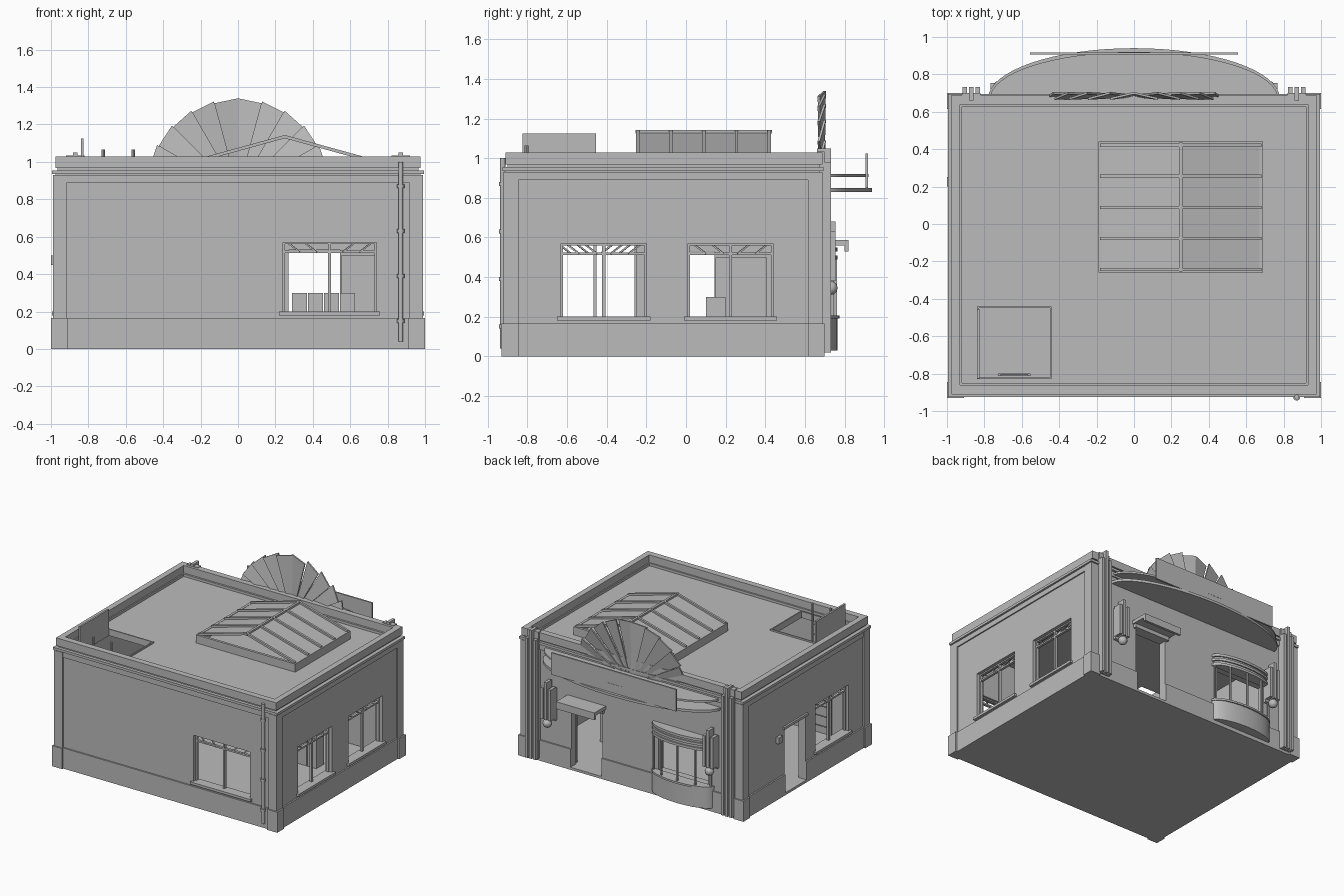
import bpy, bmesh, math
from mathutils import Vector, Matrix

if "Cube" in bpy.data.objects:
    bpy.data.objects.remove(bpy.data.objects["Cube"], do_unlink=True)

grey = bpy.data.materials.new("plain grey")
grey.use_nodes = True
grey.diffuse_color = (0.5, 0.5, 0.5, 1)
grey.node_tree.nodes["Principled BSDF"].inputs["Base Color"].default_value = (0.5, 0.5, 0.5, 1)


def finish(name, bm, smooth=False):
    bmesh.ops.recalc_face_normals(bm, faces=bm.faces)
    mesh = bpy.data.meshes.new(name)
    bm.to_mesh(mesh)
    bm.free()
    mesh.materials.append(grey)
    ob = bpy.data.objects.new(name, mesh)
    bpy.context.collection.objects.link(ob)
    if smooth:
        bpy.ops.object.select_all(action='DESELECT')
        ob.select_set(True)
        bpy.context.view_layer.objects.active = ob
        bpy.ops.object.shade_smooth_by_angle(angle=math.radians(40))
    return ob


def add_box(bm, a, b):
    a, b = Vector(a), Vector(b)
    size = [abs(v) for v in b - a]
    bmesh.ops.create_cube(bm, size=1, matrix=Matrix.Translation((a + b) / 2) @ Matrix.Diagonal((*size, 1)))


def box(name, a, b):
    bm = bmesh.new()
    add_box(bm, a, b)
    return finish(name, bm)


def add_rod(bm, p, q, r, sides=4):
    p, q = Vector(p), Vector(q)
    rot = (q - p).to_track_quat('Z', 'Y').to_matrix().to_4x4()
    spin = Matrix.Rotation(math.pi / 4 if sides == 4 else 0, 4, 'Z')
    bmesh.ops.create_cone(bm, cap_ends=True, segments=sides, radius1=r, radius2=r,
                          depth=(q - p).length, matrix=Matrix.Translation((p + q) / 2) @ rot @ spin)


def place(axis, d, u, v):
    return {'x': (d, u, v), 'y': (u, d, v), 'z': (u, v, d)}[axis]


def panel(name, axis, d, u, v, holes=()):
    """Slab across an axis, split into blocks around rectangular holes."""
    bm = bmesh.new()
    start = u[0]
    for h0, h1, low, high in sorted(holes):
        if high <= v[0] or low >= v[1]:
            continue
        add_box(bm, place(axis, d[0], start, v[0]), place(axis, d[1], h0, v[1]))
        if low > v[0]:
            add_box(bm, place(axis, d[0], h0, v[0]), place(axis, d[1], h1, low))
        if high < v[1]:
            add_box(bm, place(axis, d[0], h0, high), place(axis, d[1], h1, v[1]))
        start = h1
    add_box(bm, place(axis, d[0], start, v[0]), place(axis, d[1], u[1], v[1]))
    return finish(name, bm)


def half_ellipse(name, cx, cy, a, b, z0, z1, n=32):
    bm = bmesh.new()
    ring = [bm.verts.new((cx + a * math.cos(math.pi * i / n), cy + b * math.sin(math.pi * i / n), z0))
            for i in range(n + 1)]
    face = bm.faces.new(ring)
    ext = bmesh.ops.extrude_face_region(bm, geom=[face])
    bmesh.ops.translate(bm, vec=(0, 0, z1 - z0), verts=[g for g in ext["geom"] if isinstance(g, bmesh.types.BMVert)])
    return finish(name, bm, True)


# Walls, plinth and frieze with openings
W0, W1 = 0.2, 0.57
front_door = (0.27, 0.545, 0.02, 0.53)
side_door = (-0.12, 0.145, 0.02, 0.53)
sides = [
    ("rear", 'y', -1, 0.905, (-0.975, 0.975), [(0.24, 0.74, W0, W1)]),
    ("shop", 'y', 1, 0.675, (-0.975, 0.975), [front_door, (-0.67, -0.23, W0, 0.5)]),
    ("left", 'x', 1, 0.975, (-0.845, 0.615), [(-0.63, -0.2, W0, W1), (0.01, 0.44, W0, W1)]),
    ("right", 'x', -1, 0.975, (-0.845, 0.615), [(-0.67, -0.25, W0, W1), side_door]),
]
for label, axis, s, out, span, holes in sides:
    u = (-0.915, 0.915) if axis == 'y' else (-0.845, 0.615)
    panel(label + "_wall", axis, (s * (out - 0.06), s * out), span, (0.02, 0.95), holes)
    panel(label + "_plinth", axis, (s * out, s * (out + 0.012)), u, (0, 0.165), holes)
    panel(label + "_frieze", axis, (s * out, s * (out + 0.01)), u, (0.89, 0.93))

# Corner posts and their bases
for sx in (-1, 1):
    for y_in, y_post, y_base in ((-0.845, -0.92, -0.93), (0.615, 0.69, 0.7)):
        box("corner_post", (sx * 0.915, y_in, 0.16), (sx * 0.988, y_post, 0.93))
        box("corner_base", (sx * 0.91, y_in, 0), (sx, y_base, 0.165))

# Floor, roof with hatch opening, cornice and parapet
box("floor", (-0.985, -0.915, 0), (0.985, 0.685, 0.02))
hatch = (-0.83, -0.45, -0.82, -0.45)
panel("roof", 'z', (0.91, 0.95), (-0.93, 0.93), (-0.86, 0.63), [hatch])
core = (-0.92, 0.92, -0.85, 0.625)
panel("cornice", 'z', (0.935, 0.955), (-0.995, 0.995), (-0.925, 0.695), [core])
panel("cornice_neck", 'z', (0.955, 0.97), (-0.965, 0.965), (-0.9, 0.675), [core])
panel("parapet", 'z', (0.968, 1.03), (-0.977, 0.977), (-0.912, 0.69), [(-0.93, 0.93, -0.862, 0.64)])


# Windows: sill, jambs, mullion, transom and stays
def window(label, axis, s, out, u0, u1):
    bm = bmesh.new()
    d0, d1, mid = s * (out - 0.045), s * (out - 0.025), (u0 + u1) / 2

    def bar(ua, ub, za, zb, da=d0, db=d1):
        add_box(bm, place(axis, da, ua, za), place(axis, db, ub, zb))
    bar(u0 - 0.02, u1 + 0.02, W0 - 0.02, W0, s * (out - 0.06), s * (out + 0.02))
    bar(mid - 0.008, mid + 0.008, W0, W1)
    bar(u0, u1, 0.512, 0.525)
    bar(u0, u1, W1 - 0.01, W1)
    for e, k in ((u0, 1), (u1, -1)):
        bar(e, e + k * 0.01, W0, W1)
        for off in (0.03, 0.12):
            add_rod(bm, place(axis, d0, e + k * off, W1 - 0.005), place(axis, d1, e + k * (off + 0.06), 0.518), 0.006)
    finish(label + "_window", bm)


for label, axis, s, out, span, holes in sides:
    for h in holes:
        if h[3] == W1:
            window(label, axis, s, out, h[0], h[1])

# Open door leaves, lintel, small side sign
box("front_door_leaf", (0.55, 0.59, 0.025), (0.81, 0.605, 0.5))
box("side_door_leaf", (-0.905, 0.15, 0.025), (-0.89, 0.41, 0.5))
box("side_door_lintel", (-0.99, -0.14, 0.53), (-0.97, 0.165, 0.55))
box("side_sign", (-1.0, 0.2, 0.45), (-0.97, 0.25, 0.5))

# Door canopy
box("canopy_slab", (0.24, 0.67, 0.56), (0.58, 0.82, 0.588))
box("canopy_lip", (0.24, 0.8, 0.53), (0.58, 0.82, 0.56))
box("canopy_back", (0.25, 0.67, 0.53), (0.57, 0.7, 0.56))

# Shop counter with boxes
for i in range(4):
    x = 0.29 + i * 0.085
    box("counter_box", (x, 0.1, 0.02), (x + 0.08, 0.2, 0.3))

# Curved bay window
BX, BY = -0.45, 0.675
half_ellipse("bay_base", BX, BY, 0.27, 0.09, 0.03, 0.19, 12)
half_ellipse("bay_sill", BX, BY, 0.275, 0.1, 0.19, 0.205, 12)
for z in (0.49, 0.53, 0.565):
    half_ellipse("bay_hood", BX, BY, 0.27, 0.09, z, z + 0.02, 12)
half_ellipse("bay_hood_core", BX, BY, 0.255, 0.08, 0.5, 0.57, 12)
bm = bmesh.new()
for a in (12, 55, 90, 125, 168):
    t = math.radians(a)
    x, y = BX + 0.26 * math.cos(t), BY + 0.08 * math.sin(t)
    add_rod(bm, (x, y, 0.2), (x, y, 0.5), 0.009)
finish("bay_mullions", bm)

# Marquee over the shop front with sign board
half_ellipse("marquee_lower", 0, 0.67, 0.78, 0.27, 0.83, 0.85)
half_ellipse("marquee_upper", 0, 0.67, 0.77, 0.25, 0.905, 0.92)
box("sign_board", (-0.555, 0.905, 0.85), (0.555, 0.918, 1.025))

# Sunburst fan of tilted blades
bm = bmesh.new()
for sx in (-1, 1):
    for i in range(5):
        a, b = (math.radians(90 - 15 * k) for k in (i, i + 1))
        pts = [(0, 0.84, 0.685)]
        for t, r, y in ((a, 0.5, 0.7), (b, 0.49, 0.67)):
            pts.append((sx * r * math.cos(t), 0.84 + r * math.sin(t), y))
        back = [bm.verts.new((x, y - 0.006, z)) for x, z, y in pts]
        fore = [bm.verts.new((x, y + 0.006, z)) for x, z, y in pts]
        bm.faces.new(back)
        bm.faces.new(fore)
        for k in range(3):
            m = (k + 1) % 3
            bm.faces.new((back[k], back[m], fore[m], fore[k]))
finish("sunburst_fan", bm)

for sx in (-1, 1):
    # Ribbed pilasters
    box("pilaster", (sx * 0.82, 0.66, 0.02), (sx * 0.92, 0.7, 1.035))
    for x, top in ((0.835, 0.98), (0.87, 1.05), (0.905, 0.98)):
        box("pilaster_rib", (sx * (x - 0.012), 0.66, 0.02), (sx * (x + 0.012), 0.732, top))
    # Wall lanterns
    bm = bmesh.new()
    X = sx * 0.72
    add_box(bm, (X - 0.045, 0.67, 0.36), (X + 0.045, 0.7, 0.62))
    for dx, top in ((-0.035, 0.63), (0, 0.68), (0.035, 0.63)):
        add_box(bm, (X + dx - 0.012, 0.69, 0.38), (X + dx + 0.012, 0.755, top))
    bmesh.ops.create_uvsphere(bm, u_segments=12, v_segments=8, radius=0.035, matrix=Matrix.Translation((X, 0.73, 0.345)))
    finish("wall_lantern", bm, True)

# Skylight: curb, glazing and rafters
panel("skylight_curb", 'z', (0.94, 1.015), (-0.19, 0.69), (-0.26, 0.44), [(-0.17, 0.67, -0.24, 0.42)])
bm = bmesh.new()
ridge = (0.25, 1.13)
for ex in (-0.18, 0.68):
    bm.faces.new([bm.verts.new(p) for p in ((ex, -0.25, 1.01), (ex, 0.43, 1.01),
                                            (ridge[0], 0.43, ridge[1]), (ridge[0], -0.25, ridge[1]))])
finish("skylight_glazing", bm)
bm = bmesh.new()
for i in range(5):
    y = -0.243 + i * 0.166
    for ex in (-0.18, 0.68):
        add_rod(bm, (ex, y, 1.017), (ridge[0], y, ridge[1] + 0.005), 0.012)
add_rod(bm, (0.25, -0.255, 1.133), (0.25, 0.435, 1.133), 0.013)
finish("skylight_rafters", bm)

# Roof hatch: rim, raised lid and ladder
panel("hatch_rim", 'z', (0.94, 0.962), (-0.84, -0.44), (-0.83, -0.44), [hatch])
box("hatch_lid", (-0.84, -0.825, 0.95), (-0.825, -0.455, 1.125))
bm = bmesh.new()
for x in (-0.72, -0.56):
    add_rod(bm, (x, -0.805, 0.02), (x, -0.805, 1.065), 0.009, 8)
for i in range(11):
    add_rod(bm, (-0.72, -0.805, 0.1 + i * 0.08), (-0.56, -0.805, 0.1 + i * 0.08), 0.006, 6)
finish("hatch_ladder", bm, True)

# Downpipe with brackets
bm = bmesh.new()
add_rod(bm, (0.87, -0.925, 0.04), (0.87, -0.925, 1.0), 0.013, 12)
for z in (0.14, 0.38, 0.62, 0.86):
    add_rod(bm, (0.87, -0.925, z), (0.87, -0.925, z + 0.02), 0.019, 12)
finish("downpipe", bm, True)
